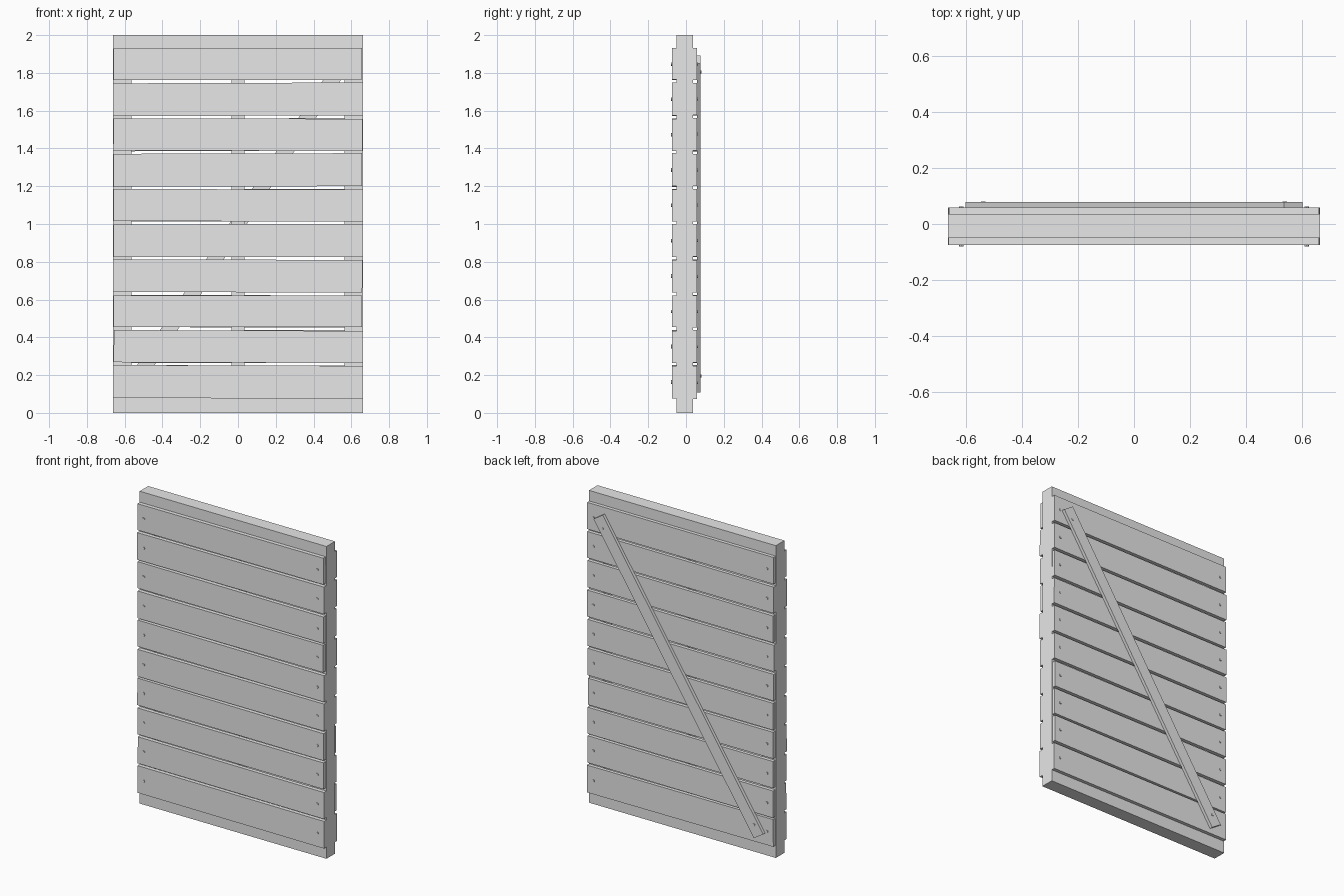
import bpy, bmesh, math, random
from mathutils import Matrix, Vector

if "Cube" in bpy.data.objects:
    bpy.data.objects.remove(bpy.data.objects["Cube"])

random.seed(4)
wood = bpy.data.materials.new("plain grey wood")
wood.diffuse_color = (0.8, 0.8, 0.8, 1)
wood.use_nodes = True
wood.node_tree.nodes["Principled BSDF"].inputs["Base Color"].default_value = wood.diffuse_color


def finish(name, bm):
    bmesh.ops.recalc_face_normals(bm, faces=bm.faces)
    mesh = bpy.data.meshes.new(name)
    bm.to_mesh(mesh)
    bm.free()
    mesh.materials.append(wood)
    ob = bpy.data.objects.new(name, mesh)
    bpy.context.collection.objects.link(ob)
    return ob


def board(name, centre, size, tilt=0.0):
    bm = bmesh.new()
    bmesh.ops.create_cube(bm, size=1, matrix=Matrix.Diagonal((*size, 1)))
    ob = finish(name, bm)
    ob.location = centre
    ob.rotation_euler.y = tilt
    return ob


def nail(name, x, z, y0, y1):
    bm = bmesh.new()
    turn = Matrix.Rotation(math.pi / 2, 4, 'X')
    bmesh.ops.create_cone(bm, cap_ends=True, segments=8, radius1=0.008,
                          radius2=0.008, depth=abs(y1 - y0), matrix=turn)
    finish(name, bm).location = (x, (y0 + y1) / 2, z)


# Frame: outer rails, side stiles and middle stile as one solid with two openings
F0, F1 = -0.05, 0.036
xs = [-0.662, -0.565, -0.035, 0.035, 0.563, 0.662]
zs = [0, 0.1, 1.9, 2]
bm = bmesh.new()
grid = [[bm.verts.new((x, F0, z)) for x in xs] for z in zs]
for j in range(3):
    for i in range(5):
        if j == 1 and i in (1, 3):
            continue
        bm.faces.new((grid[j][i], grid[j][i + 1], grid[j + 1][i + 1], grid[j + 1][i]))
ext = bmesh.ops.extrude_face_region(bm, geom=bm.faces[:], use_keep_orig=True)
bmesh.ops.translate(bm, vec=(0, F1 - F0, 0),
                    verts=[g for g in ext["geom"] if isinstance(g, bmesh.types.BMVert)])
finish("frame", bm)

# Slightly uneven planks with nails, on both faces
for side, y0, y1, head in (("front", F0, -0.075, -0.080), ("back", F1, 0.058, 0.063)):
    for i in range(10):
        z = 1.847 - 0.187 * i
        tilt = random.uniform(-0.004, 0.004)
        board(f"{side}_plank_{i + 1}",
              (random.uniform(-0.002, 0.002), (y0 + y1) / 2, z),
              (random.uniform(1.312, 1.324), abs(y1 - y0), random.uniform(0.168, 0.175)), tilt)
        for x in (-0.615, 0.615):
            nail(f"{side}_nail", x, z - x * tilt, y1, head)

# Diagonal brace on the back, square cut ends
end = Vector((0.568, 0, 0.87))
board("diagonal_brace", (0, 0.068, 1.0), (2 * end.length, 0.02, 0.078),
      -math.atan2(end.z, end.x))
for s in (-1, 1):
    nail("brace_nail", 0.537 * s, 1 + 0.805 * s, 0.078, 0.081)
